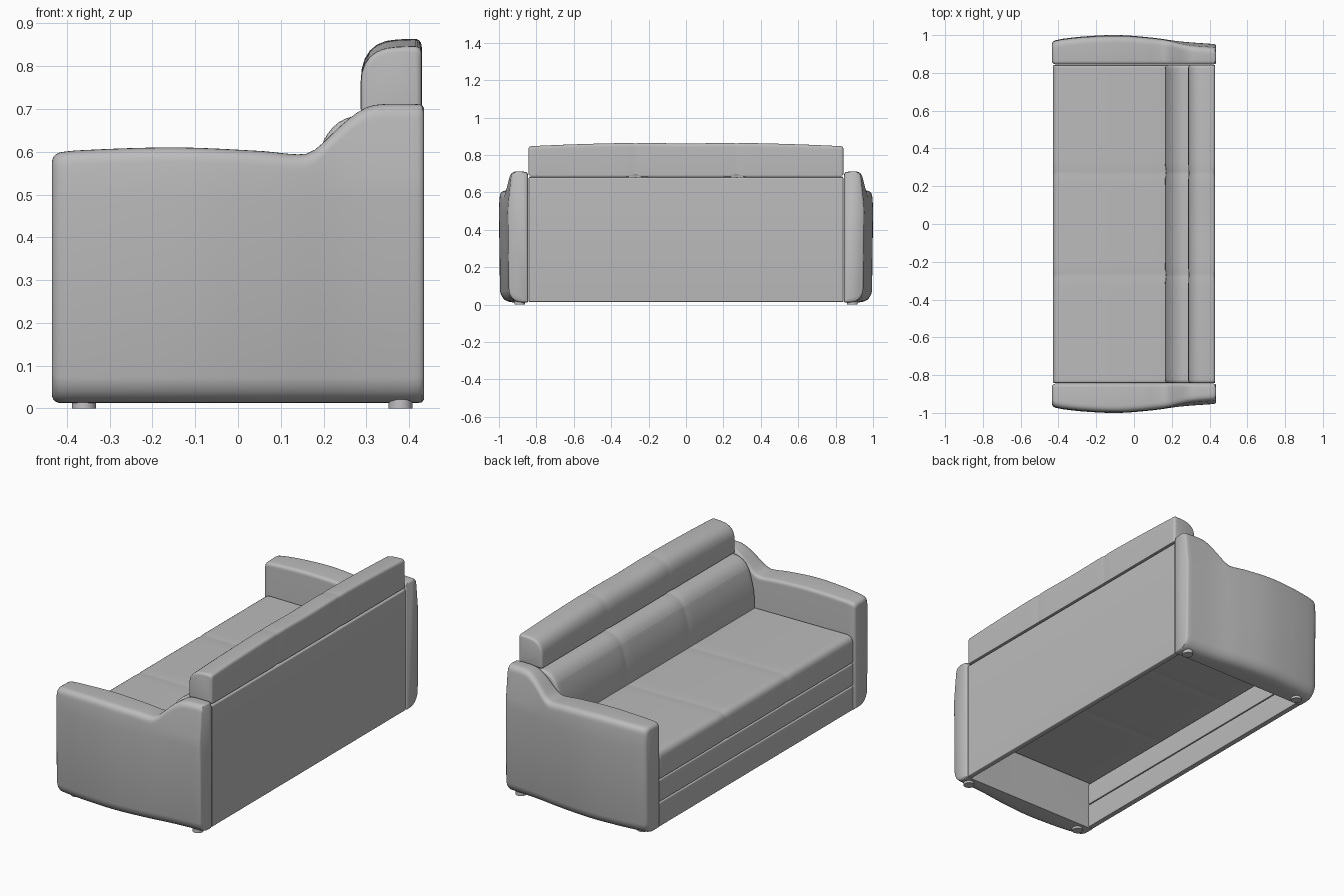
import bpy, bmesh, math
from mathutils import Vector

cube = bpy.data.objects.get("Cube")
if cube:
    bpy.data.objects.remove(cube)


def material(name, colour):
    m = bpy.data.materials.new(name)
    m.use_nodes = True
    m.diffuse_color = (*colour, 1)
    m.node_tree.nodes["Principled BSDF"].inputs["Base Color"].default_value = (*colour, 1)
    return m


FABRIC = material("grey fabric", (0.5, 0.5, 0.5))
FOOT = material("light grey foot", (0.55, 0.53, 0.55))


def finish(bm, name, mat):
    bmesh.ops.recalc_face_normals(bm, faces=bm.faces)
    mesh = bpy.data.meshes.new(name)
    bm.to_mesh(mesh)
    bm.free()
    mesh.materials.append(mat)
    obj = bpy.data.objects.new(name, mesh)
    bpy.context.collection.objects.link(obj)
    bpy.ops.object.select_all(action="DESELECT")
    obj.select_set(True)
    bpy.context.view_layer.objects.active = obj
    bpy.ops.object.shade_smooth_by_angle(angle=math.radians(40))
    return obj


def fillet(corners, steps=6):
    """Closed 2D outline from (u, v, radius) corners."""
    out = []
    for i, (u, v, r) in enumerate(corners):
        p = Vector((u, v))
        if r == 0:
            out.append(p)
            continue
        a = p + (Vector(corners[i - 1][:2]) - p).normalized() * r
        b = p + (Vector(corners[(i + 1) % len(corners)][:2]) - p).normalized() * r
        for k in range(steps + 1):
            t = k / steps
            out.append(a * (1 - t) ** 2 + p * 2 * t * (1 - t) + b * t * t)
    return out


def loft(name, sections, mat=FABRIC):
    bm = bmesh.new()
    rings = [[bm.verts.new(p) for p in s] for s in sections]
    n = len(rings[0])
    for r, s in zip(rings, rings[1:]):
        for i in range(n):
            j = (i + 1) % n
            bm.faces.new((r[i], r[j], s[j], s[i]))
    bm.faces.new(rings[0])
    bm.faces.new(rings[-1])
    return finish(bm, name, mat)


def curve(points, x):
    """Smooth height through a few (x, value) points."""
    def slope(i):
        a, b = points[max(i - 1, 0)], points[min(i + 1, len(points) - 1)]
        return (b[1] - a[1]) / (b[0] - a[0])
    i = 0
    while i < len(points) - 2 and x > points[i + 1][0]:
        i += 1
    (x0, v0), (x1, v1) = points[i], points[i + 1]
    h = x1 - x0
    t = (x - x0) / h
    return (v0 * (1 + 2 * t) * (1 - t) ** 2 + slope(i) * h * t * (1 - t) ** 2
            + v1 * t * t * (3 - 2 * t) + slope(i + 1) * h * t * t * (t - 1))


HALF = 0.842


def padded(name, corners, end=0.012, seam=0.0, rise=None):
    """Profile in x/z run between the arms, with soft ends and two seams."""
    outline = fillet(corners)
    lo = Vector([min(p[k] for p in outline) for k in (0, 1)])
    hi = Vector([max(p[k] for p in outline) for k in (0, 1)])
    mid, size = (lo + hi) / 2, (hi - lo) / 2
    half_stations = [i * 0.04 for i in range(21)] + [0.26, 0.27, 0.29, 0.825, 0.834, 0.84, HALF]
    stations = sorted({s * y for y in half_stations for s in (-1, 1)})
    sections = []
    for y in stations:
        d = max(0, abs(y) - (HALF - end)) / end
        inset = end * (1 - math.sqrt(max(0, 1 - d * d)))
        inset += seam * math.exp(-((abs(y) - 0.27) / 0.02) ** 2)
        ring = []
        for p in outline:
            q = [mid[k] + (p[k] - mid[k]) * (1 - inset / size[k]) for k in (0, 1)]
            if rise:
                q[1] += rise(y) * (p[1] - lo[1]) / (hi[1] - lo[1])
            ring.append((q[0], y, q[1]))
        sections.append(ring)
    return loft(name, sections)


# Arms: bulging outside, S-curved top
TOP = [(-0.435, 0.597), (-0.38, 0.604), (-0.15, 0.611), (0.05, 0.603), (0.15, 0.595),
       (0.18, 0.606), (0.24, 0.662), (0.28, 0.694), (0.32, 0.711), (0.435, 0.713)]
SIDE = [(-0.435, 0.968), (-0.38, 0.98), (-0.25, 0.994), (-0.08, 1.0), (0.1, 0.986),
        (0.25, 0.966), (0.435, 0.952)]
ends = [(-0.435, 0.016), (-0.432, 0.008), (-0.426, 0.003), (-0.417, 0)]
stations = ends + [(-0.4 + i * 0.02, 0) for i in range(42)] + [(0.43, 0.002), (0.435, 0.008)]
for side, label in ((1, "left"), (-1, "right")):
    sections = []
    for x, e in stations:
        top, out = curve(TOP, x) - e, curve(SIDE, x) - e
        lean = 0.015 * max(0, (top - 0.6) / 0.11)
        ring = fillet([(0.845 + e, 0.012 + e, 0.004), (0.845 + e, top - 0.004, 0.02),
                       (out - 0.005 - lean, top, 0.035), (out, 0.52, 0.03),
                       (out, 0.012 + e, 0.06)])
        # tuck the underside inwards toward the floor
        sections.append([(x, side * (y - 0.02 * max(0, 1 - z / 0.1) * (y > 0.87)), z)
                         for y, z in ring])
    loft(label + "_arm", sections)

# Seat cushion and the two panels of the front
padded("seat_cushion", [(-0.43, 0.275, 0.012), (-0.43, 0.425, 0.045),
                        (0.22, 0.42, 0.01), (0.22, 0.275, 0.005)], 0.008, 0.002)
for name, low, high in (("upper_front_panel", 0.15, 0.271), ("lower_front_panel", 0.014, 0.146)):
    padded(name, [(-0.427, low, 0.008), (-0.427, high, 0.008),
                  (-0.395, high, 0.004), (-0.395, low, 0.004)], 0.004)

# Rounded backrest cushion
padded("backrest_cushion", [(0.165, 0.28, 0.01), (0.165, 0.54, 0.1), (0.225, 0.685, 0.07),
                            (0.405, 0.687, 0.01), (0.405, 0.28, 0.005)], 0.014, 0.003)

# Back panel
padded("back_panel", [(0.4, 0.014, 0.003), (0.4, 0.68, 0.003),
                      (0.43, 0.68, 0.01), (0.43, 0.014, 0.005)], 0.004)


# Head roll, gently waved along its top
def wave(y):
    return 0.02 * (1 - (abs(y) / HALF) ** 2.2) - 0.005 * math.exp(-(y / 0.17) ** 2)


padded("head_roll", [(0.287, 0.689, 0.012), (0.287, 0.842, 0.085),
                     (0.43, 0.847, 0.02), (0.43, 0.689, 0.004)], 0.012, 0.002, wave)

# Feet
for x, x_name in ((-0.36, "front"), (0.38, "rear")):
    for y, y_name in ((0.89, "left"), (-0.89, "right")):
        bm = bmesh.new()
        bmesh.ops.create_cone(bm, cap_ends=True, segments=24, radius1=0.028, radius2=0.028, depth=0.02)
        bmesh.ops.translate(bm, verts=bm.verts, vec=(x, y, 0.01))
        finish(bm, x_name + "_" + y_name + "_foot", FOOT)
